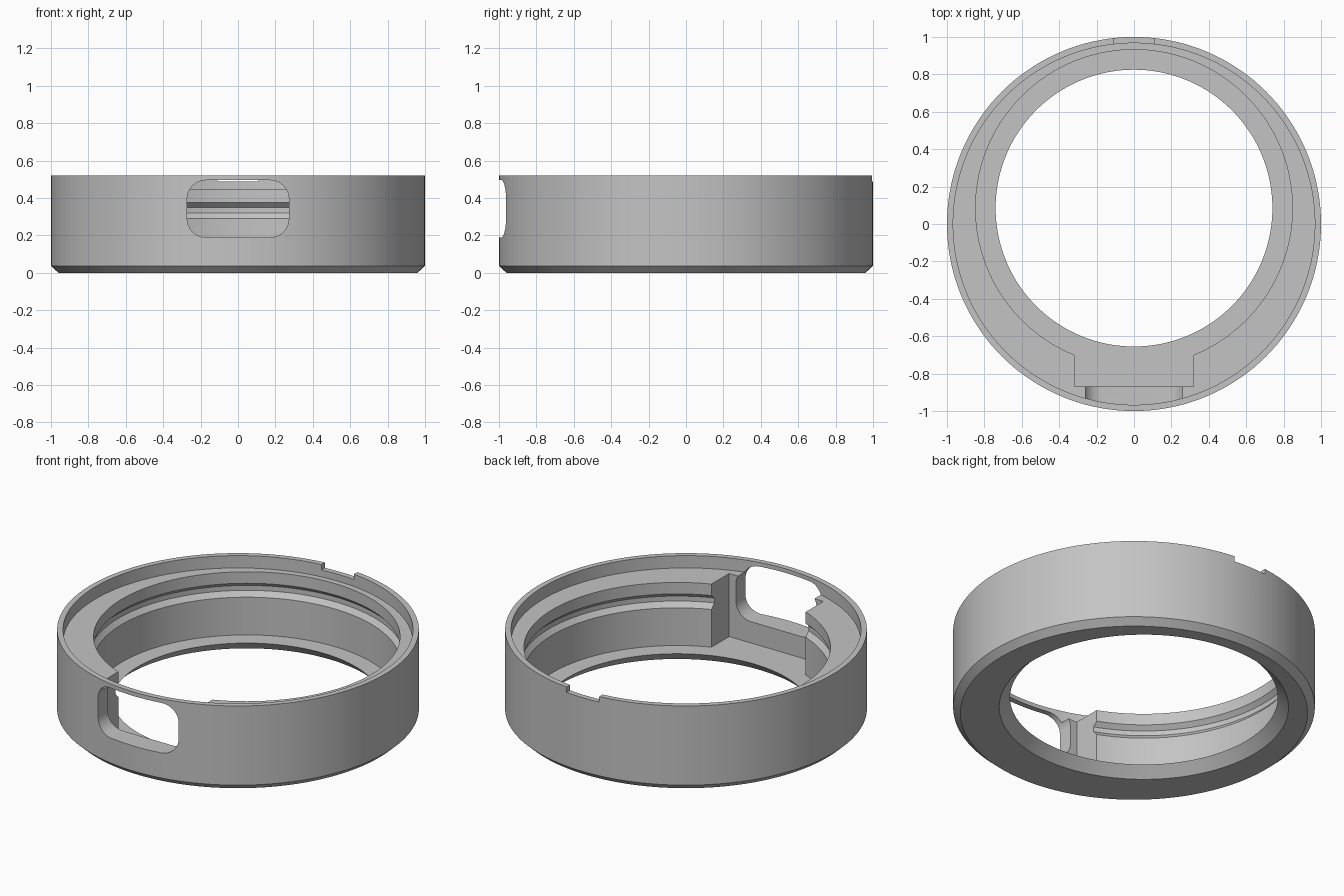
import bpy, bmesh, math

if "Cube" in bpy.data.objects:
    bpy.data.objects.remove(bpy.data.objects["Cube"], do_unlink=True)

SEGMENTS = 144
BORE_Y = 0.085      # the bore sits off-centre, towards the back
FLOOR_Z = 0.06
TOP_Z = 0.52
ABOVE = 0.7         # cutters that open upwards end here

grey = bpy.data.materials.new("satin grey")
grey.use_nodes = True
colour = (0.55, 0.55, 0.55, 1)
grey.diffuse_color = colour
grey.node_tree.nodes["Principled BSDF"].inputs["Base Color"].default_value = colour


def finish(name, bm):
    bmesh.ops.recalc_face_normals(bm, faces=bm.faces)
    mesh = bpy.data.meshes.new(name)
    bm.to_mesh(mesh)
    bm.free()
    mesh.materials.append(grey)
    obj = bpy.data.objects.new(name, mesh)
    bpy.context.collection.objects.link(obj)
    return obj


def lathe(name, profile, y=0.0):
    """Solid of revolution from (radius, z) points, capped at both ends."""
    bm = bmesh.new()
    rings = []
    for r, z in profile:
        ring = []
        for i in range(SEGMENTS):
            a = math.tau * i / SEGMENTS
            ring.append(bm.verts.new((r * math.cos(a), y + r * math.sin(a), z)))
        rings.append(ring)
    for low, high in zip(rings, rings[1:]):
        for i in range(SEGMENTS):
            j = (i + 1) % SEGMENTS
            bm.faces.new((low[i], low[j], high[j], high[i]))
    bm.faces.new(rings[0])
    bm.faces.new(rings[-1])
    return finish(name, bm)


def prism(name, outline, y0, y1):
    """Extrude an (x, z) outline along y."""
    bm = bmesh.new()
    face = bm.faces.new([bm.verts.new((x, y0, z)) for x, z in outline])
    made = bmesh.ops.extrude_face_region(bm, geom=[face])["geom"]
    verts = [v for v in made if isinstance(v, bmesh.types.BMVert)]
    bmesh.ops.translate(bm, verts=verts, vec=(0, y1 - y0, 0))
    return finish(name, bm)


def rectangle(half, z0, z1):
    return [(-half, z0), (half, z0), (half, z1), (-half, z1)]


def rounded_rectangle(half, z0, z1, radius, steps=10):
    points = []
    corners = [(half - radius, z1 - radius), (radius - half, z1 - radius),
               (radius - half, z0 + radius), (half - radius, z0 + radius)]
    for k, (cx, cz) in enumerate(corners):
        for s in range(steps + 1):
            a = math.pi / 2 * (k + s / steps)
            points.append((cx + radius * math.cos(a), cz + radius * math.sin(a)))
    return points


# Outer body with chamfered lower edge
body = lathe("ring_housing", [(0.96, 0), (1, 0.037), (1, TOP_Z)])

cutters = [
    # Shallow round recess inside the top rim
    lathe("rim_recess", [(0.967, 0.445), (0.967, ABOVE)]),
    # Flared bottom opening, bore and snap groove
    lathe("bore", [(0.82, -0.02), (0.74, FLOOR_Z), (0.847, FLOOR_Z),
                   (0.847, 0.29), (0.872, 0.32), (0.872, 0.35),
                   (0.847, 0.375), (0.847, ABOVE)], BORE_Y),
    # Square pocket behind the port
    prism("port_pocket", rectangle(0.318, FLOOR_Z, ABOVE), -0.87, -0.45),
    # Rounded port through the front wall
    prism("port_window", rounded_rectangle(0.272, 0.19, 0.495, 0.1), -1.1, -0.8),
    # Small notch in the back rim
    prism("rim_notch", rectangle(0.11, 0.487, ABOVE), 0.9, 1.1),
]

bpy.context.view_layer.objects.active = body
for cutter in cutters:
    cutter.hide_render = True
    cut = body.modifiers.new(cutter.name, "BOOLEAN")
    cut.operation = "DIFFERENCE"
    cut.solver = "EXACT"
    cut.object = cutter
    bpy.ops.object.modifier_apply(modifier=cut.name)
    bpy.data.objects.remove(cutter, do_unlink=True)

# Smooth round walls, crisp edges
bpy.ops.object.select_all(action="DESELECT")
body.select_set(True)
bpy.ops.object.shade_smooth_by_angle(angle=math.radians(25))
